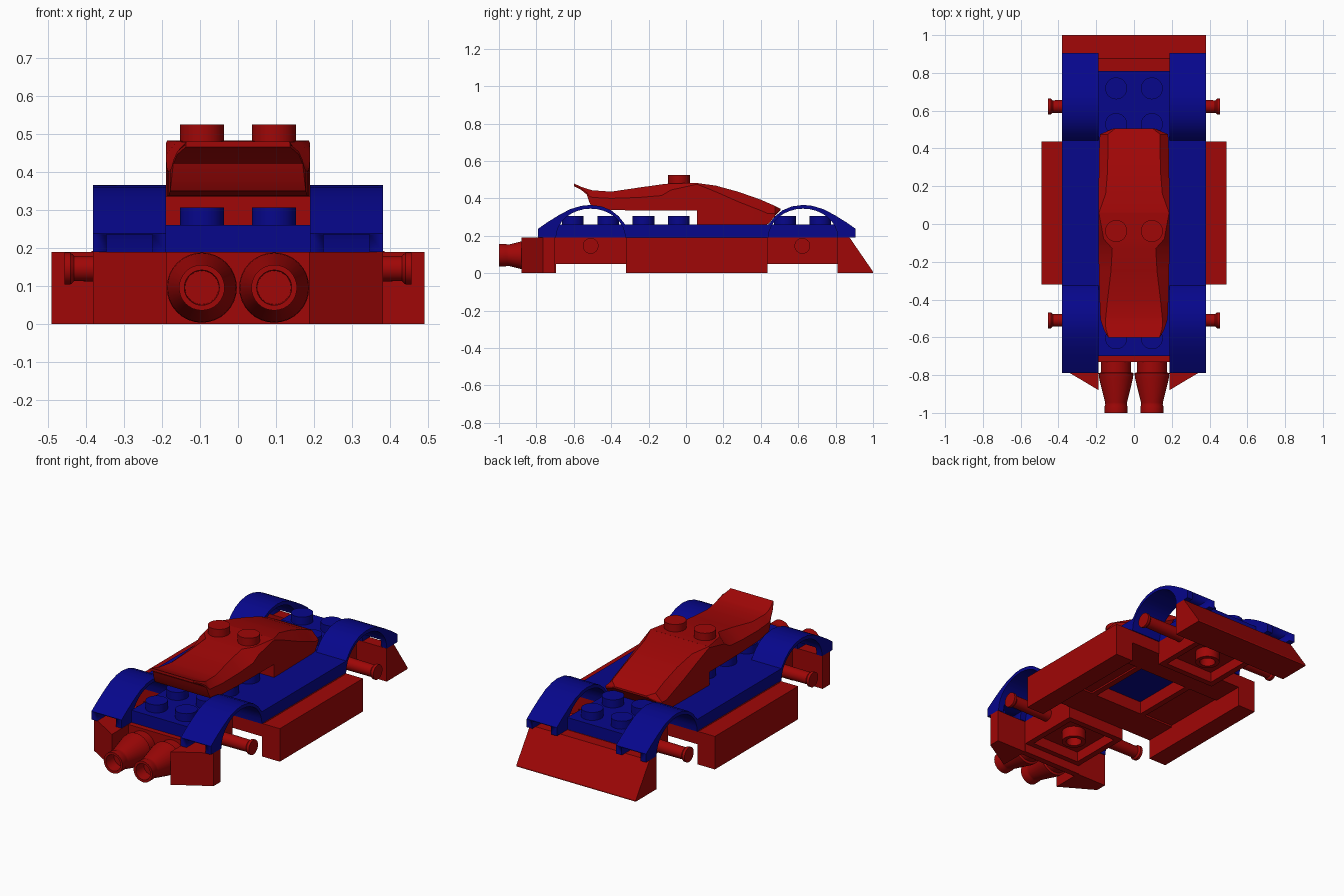
import bpy, bmesh, math

cube = bpy.data.objects.get("Cube")
if cube:
    bpy.data.objects.remove(cube, do_unlink=True)


def material(name, color):
    m = bpy.data.materials.new(name)
    m.use_nodes = True
    m.diffuse_color = color
    m.node_tree.nodes["Principled BSDF"].inputs["Base Color"].default_value = color
    return m


RED = material("deep red", (0.35, 0.002, 0.002, 1))
BLUE = material("dark blue", (0.002, 0.002, 0.26, 1))
STUD = 0.189


def finish(name, bm, mat):
    bmesh.ops.recalc_face_normals(bm, faces=bm.faces)
    me = bpy.data.meshes.new(name)
    bm.to_mesh(me)
    bm.free()
    ob = bpy.data.objects.new(name, me)
    bpy.context.collection.objects.link(ob)
    me.materials.append(mat)
    bpy.ops.object.select_all(action='DESELECT')
    ob.select_set(True)
    bpy.context.view_layer.objects.active = ob
    bpy.ops.object.shade_smooth_by_angle(angle=math.radians(30))
    return ob


def loft(name, rings, mat, closed=False):
    """Skin a row of equal-sized point rings, capping the ends unless closed."""
    bm = bmesh.new()
    loops = [[bm.verts.new(p) for p in r] for r in rings]
    n = len(loops[0])
    pairs = list(zip(loops, loops[1:]))
    if closed:
        pairs.append((loops[-1], loops[0]))
    for a, b in pairs:
        for i in range(n):
            j = (i + 1) % n
            bm.faces.new((a[i], a[j], b[j], b[i]))
    if not closed:
        bm.faces.new(loops[0])
        bm.faces.new(loops[-1])
    return finish(name, bm, mat)


def box(name, x0, x1, y0, y1, z0, z1, mat):
    ring = [(x0, y0), (x1, y0), (x1, y1), (x0, y1)]
    return loft(name, [[(x, y, z) for x, y in ring] for z in (z0, z1)], mat)


def turned(name, profile, centre, axis, mat, closed=False, n=32):
    """Stack circles of (distance, radius) along an axis through centre."""
    rings = []
    for d, r in profile:
        ring = []
        for k in range(n):
            a = 2 * math.pi * k / n
            p = [r * math.cos(a), r * math.sin(a)]
            p.insert(axis, d)
            ring.append([c + q for c, q in zip(centre, p)])
        rings.append(ring)
    return loft(name, rings, mat, closed)


def stud(name, x, y, z, mat):
    turned(name, [(-0.01, 0.058), (0.046, 0.058)], (x, y, z), 2, mat)


# Blue base plate and its studs
box("base_plate", -0.189, 0.189, -0.70, 0.81, 0.19, 0.26, BLUE)
for row in range(8):
    for s in (-1, 1):
        stud("plate_stud", s * STUD / 2, -0.605 + row * STUD, 0.26, BLUE)

# Blue fenders: side profile with two wheel arches, notched under each end
MID = 0.058
outer = [(-0.79, 0.19), (-0.79, 0.238), (-0.74, 0.273), (-0.68, 0.31), (-0.62, 0.342),
         (-0.56, 0.36), (-0.51, 0.365), (-0.45, 0.357), (-0.40, 0.336),
         (-0.36, 0.304), (-0.325, 0.26)]
arch = [(-0.51 + 0.185 * math.cos(a), 0.19 + 0.155 * math.sin(a))
        for a in [math.pi * k / 16 for k in range(17)]]
mirror = lambda pts: [(2 * MID - y, z) for y, z in reversed(pts)]
profile = outer + mirror(outer) + mirror(arch) + arch
for s in (-1, 1):
    fender = loft("fender", [[(s * x, y, z) for y, z in profile] for x in (0.1885, 0.38)], BLUE)
    for y in (-0.75, 0.866):
        notch = box("notch_cutter", s * 0.285 - 0.06, s * 0.285 + 0.06,
                    y - 0.075, y + 0.075, 0.15, 0.235, BLUE)
        mod = fender.modifiers.new("notch", 'BOOLEAN')
        mod.operation = 'DIFFERENCE'
        mod.object = notch
        with bpy.context.temp_override(object=fender, active_object=fender):
            bpy.ops.object.modifier_apply(modifier=mod.name)
        bpy.data.objects.remove(notch, do_unlink=True)


# Canopy: each section is y, bottom, shoulder, top, half width below, half width on top
def canopy(name, sections):
    loft(name, [[(-w, y, b), (w, y, b), (w, y, sh), (t, y, top), (-t, y, top), (-w, y, sh)]
                for y, b, sh, top, w, t in sections], RED)


canopy("canopy_front", [
    (-0.60, 0.465, 0.472, 0.48, 0.137, 0.135),
    (-0.56, 0.445, 0.453, 0.462, 0.16, 0.147),
    (-0.53, 0.42, 0.43, 0.452, 0.17, 0.152),
    (-0.515, 0.375, 0.41, 0.447, 0.175, 0.152),
    (-0.50, 0.35, 0.405, 0.443, 0.178, 0.15),
    (-0.40, 0.338, 0.40, 0.436, 0.182, 0.14),
    (-0.25, 0.335, 0.405, 0.458, 0.186, 0.122),
    (-0.13, 0.335, 0.415, 0.475, 0.188, 0.115),
    (-0.08, 0.335, 0.445, 0.48, 0.189, 0.16),
    (0.06, 0.335, 0.476, 0.482, 0.189, 0.186)])
canopy("canopy_rear", [
    (0.058, 0.26, 0.476, 0.482, 0.189, 0.186),
    (0.16, 0.26, 0.435, 0.468, 0.188, 0.15),
    (0.28, 0.26, 0.382, 0.435, 0.186, 0.14),
    (0.40, 0.26, 0.335, 0.393, 0.184, 0.138),
    (0.44, 0.262, 0.318, 0.375, 0.183, 0.138),
    (0.475, 0.305, 0.318, 0.36, 0.18, 0.138),
    (0.505, 0.335, 0.34, 0.345, 0.11, 0.10)])
for s in (-1, 1):
    stud("canopy_stud", s * STUD / 2, -0.037, 0.478, RED)

# Axle units: holder plate, hollow lower plate with tube, and flanged wheel pins
pin = [(0.18, 0.036), (0.43, 0.033), (0.44, 0.042), (0.455, 0.042)]
for y in (-0.51, 0.622):
    box("axle_holder", -0.189, 0.189, y - 0.189, y + 0.189, 0.11, 0.192, RED)
    for s in (-1, 1):
        box("lower_plate_side", s * 0.155, s * 0.189, y - 0.189, y + 0.189, 0.05, 0.115, RED)
        box("lower_plate_end", -0.16, 0.16, y + s * 0.155, y + s * 0.189, 0.05, 0.115, RED)
        turned("wheel_pin", [(s * d, r) for d, r in pin], (0, y, 0.146), 0, RED)
    turned("lower_tube", [(0.05, 0.065), (0.12, 0.065), (0.12, 0.042), (0.05, 0.042)],
           (0, y, 0), 2, RED, closed=True)

# Middle frame: rails, outer fillers and cross beams around an open centre
for s in (-1, 1):
    box("frame_rail", s * 0.155, s * 0.189, -0.33, 0.44, 0.115, 0.192, RED)
    box("side_filler", s * 0.185, s * 0.385, -0.30, 0.42, 0.125, 0.192, RED)
    box("side_skirt", s * 0.378, s * 0.49, -0.32, 0.437, 0, 0.19, RED)
for y in (-0.32, 0.247):
    box("cross_beam", -0.38, 0.38, y, y + STUD, 0.115, 0.192, RED)

# Front corners, cut diagonally, joined by a cross panel
plan = [(0.187, -0.88), (0.38, -0.765), (0.38, -0.70), (0.187, -0.70)]
for s in (-1, 1):
    loft("front_corner", [[(s * x, y, z) for x, y in plan] for z in (0, 0.19)], RED)
box("front_panel", -0.189, 0.189, -0.73, -0.695, 0, 0.19, RED)

# Twin open nozzles
nozzle = [(-0.72, 0.08), (-0.785, 0.08), (-0.79, 0.092), (-0.815, 0.09), (-0.945, 0.058),
          (-0.955, 0.057), (-0.965, 0.06), (-1.0, 0.06), (-1.0, 0.046), (-0.93, 0.044)]
for s in (-1, 1):
    turned("nozzle", nozzle, (s * 0.095, 0, 0.096), 1, RED)

# Sloped rear bumper
slope = [(0.81, 0), (1.0, 0), (1.0, 0.008), (0.875, 0.19), (0.81, 0.19)]
loft("rear_bumper", [[(x, y, z) for y, z in slope] for x in (-0.38, 0.38)], RED)
